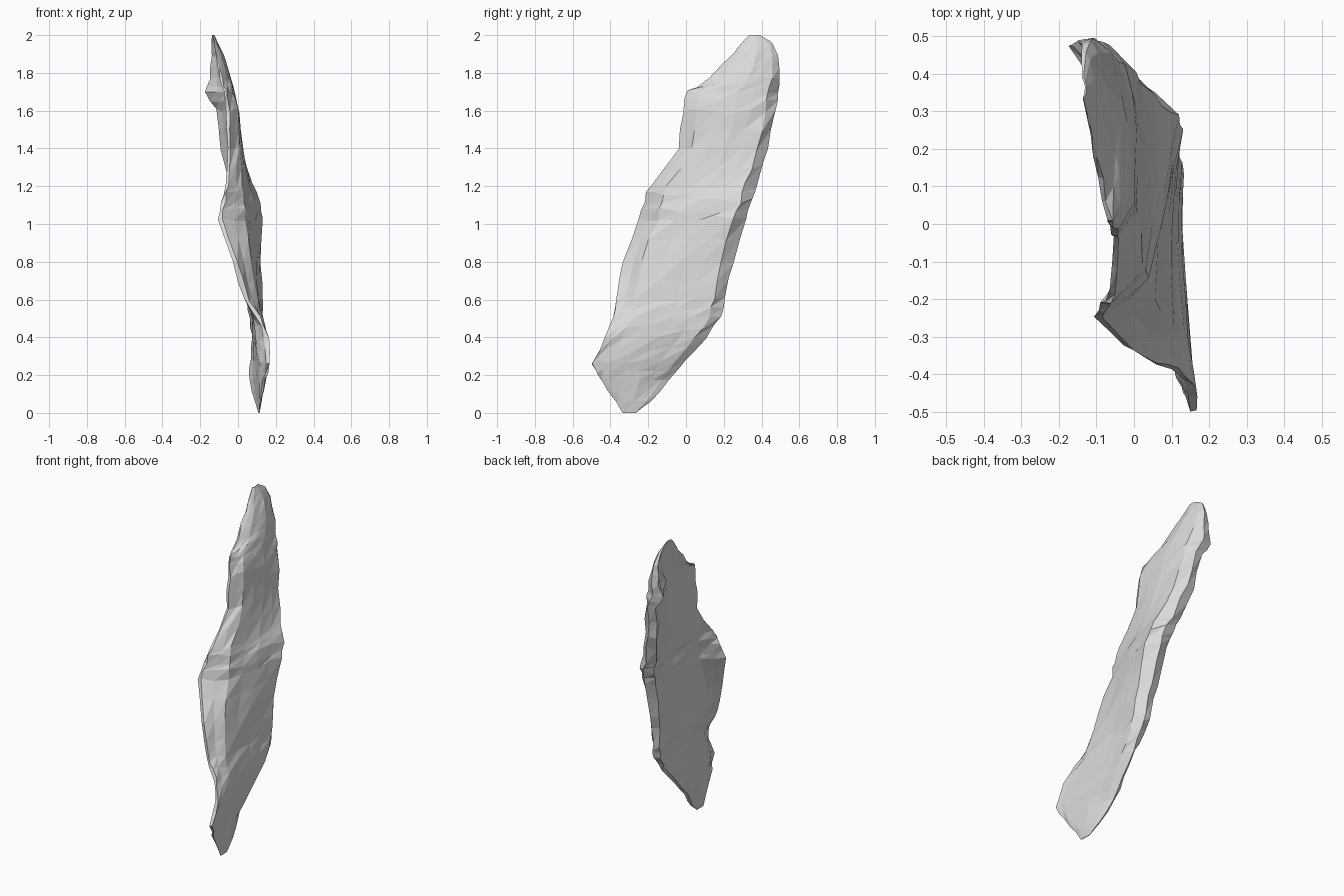
import bpy
import bmesh
import random

random.seed(4)

# Remove the default cube
cube = bpy.data.objects.get("Cube")
if cube:
    bpy.data.objects.remove(cube, do_unlink=True)

# One flat stone colour
stone = bpy.data.materials.new("light_grey_stone")
stone.use_nodes = True
colour = (0.7, 0.7, 0.7, 1)
stone.diffuse_color = colour
stone.node_tree.nodes["Principled BSDF"].inputs["Base Color"].default_value = colour

# Guide sections up the slab:
# height, front y, back y, then x of front lip, shoulder, middle, back edge, back lip
SECTIONS = [
    (0, -.335, -.265, .114, .114, .114, .112, .108),
    (.06, -.37, -.19, .122, .125, .12, .11, .09),
    (.17, -.45, -.09, .145, .143, .128, .09, .058),
    (.27, -.5, 0, .17, .158, .138, .108, .065),
    (.4, -.43, .11, .16, .15, .135, .122, .072),
    (.5, -.385, .185, .115, .135, .128, .13, .06),
    (.6, -.365, .21, .055, .105, .115, .13, .045),
    (.8, -.33, .25, -.005, .07, .1, .124, .025),
    (1.03, -.25, .315, -.085, .04, .09, .128, .005),
    (1.12, -.22, .347, -.07, .035, .08, .115, -.015),
    (1.2, -.19, .375, -.045, .025, .065, .075, -.04),
    (1.4, -.04, .43, -.035, .01, .027, .018, -.092),
    (1.6, -.015, .475, -.045, 0, .005, -.015, -.12),
    (1.7, .005, .487, -.06, -.025, -.015, -.04, -.175),
    (1.77, .12, .497, -.085, -.05, -.035, -.06, -.15),
    (1.89, .24, .485, -.11, -.085, -.075, -.095, -.14),
    (1.96, .295, .455, -.125, -.112, -.108, -.118, -.14),
    (2, .335, .39, -.135, -.128, -.126, -.13, -.138),
]


def section_at(height):
    """Blend the two guide sections around a height."""
    for low, high in zip(SECTIONS, SECTIONS[1:]):
        if height <= high[0]:
            f = (height - low[0]) / (high[0] - low[0])
            return [a + (b - a) * f for a, b in zip(low, high)]


def mean(a, b):
    return (a + b) / 2


def taper(height):
    """Thinness towards the two ends."""
    return min(1, height / .35 + .08, (2 - height) / .4 + .08)


def outline(section):
    """Closed cross-section with a craggy wall on each edge."""
    height, front, back, lip, shoulder, middle, edge, tip = section
    thick = .055 * taper(height)
    inner_mid, inner_front = middle - thick, shoulder - thick
    under_lip = lip - thick * .35
    profile = [
        (0, lip), (.08, mean(lip, shoulder)), (.17, shoulder),
        (.36, mean(shoulder, middle)), (.55, middle),
        (.73, mean(middle, edge)), (.89, edge),
        (1, mean(edge, tip)), (.975, tip),
        (.82, mean(tip, inner_mid)), (.55, inner_mid),
        (.37, mean(inner_mid, inner_front)), (.2, inner_front),
        (.1, mean(under_lip, inner_front)), (.01, under_lip),
    ]
    return [(x, front + (back - front) * t, height, t) for t, x in profile]


def roughen(point):
    """Chip the edges strongly, the broad faces and thin ends gently."""
    x, y, z, t = point
    if z in (0, 2):
        return x, y, z
    near_edge = t < .15 or t > .85
    amount = taper(z)
    chip = (.006 if near_edge else .003) * amount
    x += random.uniform(-chip, chip)
    z += random.uniform(-.015, .015) * amount
    y += random.uniform(-.007, .007) * amount * (1 if near_edge else 2)
    return x, y, z


# Slab body: skin the cross-sections, then close both ends
bm = bmesh.new()
heights = {s[0] for s in SECTIONS}
heights |= {mean(a[0], b[0]) for a, b in zip(SECTIONS, SECTIONS[1:])}
rings = []
for height in sorted(heights):
    points = outline(section_at(height))
    rings.append([bm.verts.new(roughen(p)) for p in points])

for lower, upper in zip(rings, rings[1:]):
    count = len(lower)
    for i in range(count):
        j = (i + 1) % count
        # Split each patch along the lean of the slab
        bm.faces.new((lower[i], lower[j], upper[j]))
        bm.faces.new((lower[i], upper[j], upper[i]))
bm.faces.new(rings[0])
bm.faces.new(rings[-1])
bmesh.ops.recalc_face_normals(bm, faces=bm.faces)

mesh = bpy.data.meshes.new("stone_slab")
bm.to_mesh(mesh)
bm.free()
mesh.materials.append(stone)
slab = bpy.data.objects.new("stone_slab", mesh)
bpy.context.collection.objects.link(slab)
